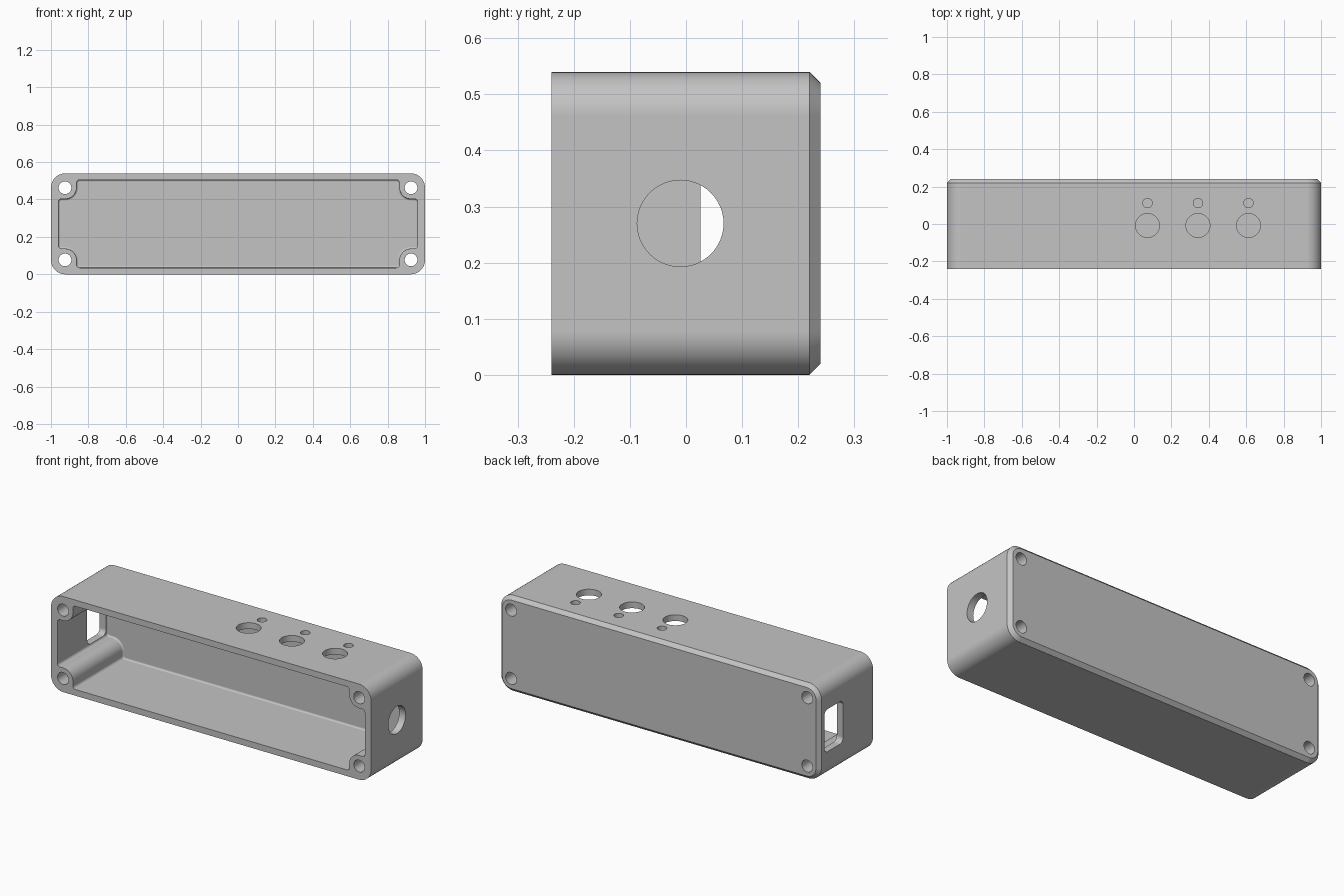
import bpy, bmesh, math
from mathutils import Vector

MID = 0.27          # height of the middle of the case
ARC = 10            # segments per rounded corner

if "Cube" in bpy.data.objects:
    bpy.data.objects.remove(bpy.data.objects["Cube"], do_unlink=True)

grey = bpy.data.materials.new("plain_grey")
grey.use_nodes = True
tone = (0.55, 0.55, 0.55, 1)
grey.diffuse_color = tone
grey.node_tree.nodes["Principled BSDF"].inputs["Base Color"].default_value = tone

# Extrusion directions: profile (u, v) and length w to world axes
AXES = {
    "y": lambda u, v, w: (u, w, v),
    "x": lambda u, v, w: (w, u, v),
    "z": lambda u, v, w: (u, v, w),
}


def rounded(corners):
    """Outline through right-angled corners (u, v, radius)."""
    out = []
    for i, (u, v, r) in enumerate(corners):
        p = Vector((u, v))
        a = (Vector(corners[i - 1][:2]) - p).normalized()
        b = (Vector(corners[(i + 1) % len(corners)][:2]) - p).normalized()
        c = p + r * (a + b)
        for k in range(ARC + 1):
            t = math.pi / 2 * k / ARC
            out.append(c - r * (b * math.cos(t) + a * math.sin(t)))
    return out


def rectangle(cu, cv, hu, hv, r):
    return rounded([(cu + su * hu, cv + sv * hv, r)
                    for su, sv in ((1, 1), (-1, 1), (-1, -1), (1, -1))])


def circle(cu, cv, r, n=48):
    return [Vector((cu + r * math.cos(math.tau * k / n),
                    cv + r * math.sin(math.tau * k / n))) for k in range(n)]


def prism(name, outline, axis, start, end, rim=()):
    """Extrude an outline; rim lists (inset, advance) steps at the far end."""
    place = AXES[axis]
    bm = bmesh.new()
    near = [bm.verts.new(place(p.x, p.y, start)) for p in outline]
    far = [bm.verts.new(place(p.x, p.y, end)) for p in outline]
    bm.faces.new(near)
    cap = bm.faces.new(far)
    for i in range(len(near)):
        j = (i + 1) % len(near)
        bm.faces.new((near[i], near[j], far[j], far[i]))
    bmesh.ops.recalc_face_normals(bm, faces=bm.faces)
    for inset, advance in rim:
        bmesh.ops.inset_region(bm, faces=[cap], thickness=inset, use_even_offset=True)
        bmesh.ops.translate(bm, verts=cap.verts, vec=place(0, 0, advance))
    bmesh.ops.recalc_face_normals(bm, faces=bm.faces)
    mesh = bpy.data.meshes.new(name)
    bm.to_mesh(mesh)
    bm.free()
    mesh.materials.append(grey)
    obj = bpy.data.objects.new(name, mesh)
    bpy.context.collection.objects.link(obj)
    return obj


# Outer shell with rounded long edges and a chamfered back
case = prism("enclosure", rectangle(0, MID, 1, MID, 0.077), "y", -0.24, 0.22,
             [(0.02, 0.02)])

# Cavity outline stepping around the four screw bosses
quarter = [(0.96, 0.133, 0.016), (0.863, 0.133, 0.062), (0.863, 0.235, 0.016)]
corners = []
for su, sv in ((1, 1), (-1, 1), (-1, -1), (1, -1)):
    part = [(su * u, MID + sv * v, r) for u, v, r in quarter]
    corners += part if su * sv > 0 else part[::-1]

# Small fillet around the cavity floor
steps = 4
fillet = 0.01
arc = [(fillet * (1 - math.cos(math.pi / 2 * k / steps)),
        fillet * math.sin(math.pi / 2 * k / steps)) for k in range(steps + 1)]
rim = [(b[0] - a[0], b[1] - a[1]) for a, b in zip(arc, arc[1:])]
cutters = [prism("cavity_cutter", rounded(corners), "y", -0.3, 0.197, rim)]

# Screw holes through the corner bosses
for x in (-0.925, 0.925):
    for z in (MID - 0.193, MID + 0.193):
        cutters.append(prism("screw_cutter", circle(x, z, 0.034, 32), "y", -0.3, 0.3))

# Control and indicator holes in the top
for x in (0.072, 0.342, 0.612):
    cutters.append(prism("control_cutter", circle(x, -0.008, 0.064), "z", 0.4, 0.6))
    cutters.append(prism("indicator_cutter", circle(x, 0.112, 0.025, 32), "z", 0.4, 0.6))

# Round port on the left end, rounded window on the right end
cutters.append(prism("port_cutter", circle(-0.01, MID, 0.077), "x", 0.9, 1.1))
cutters.append(prism("window_cutter", rectangle(0.11, MID, 0.084, 0.12, 0.03),
                     "x", -1.1, -0.9))

bpy.ops.object.select_all(action="DESELECT")
bpy.context.view_layer.objects.active = case
case.select_set(True)
for cutter in cutters:
    cutter.hide_render = True
    mod = case.modifiers.new("cut", "BOOLEAN")
    mod.operation = "DIFFERENCE"
    mod.solver = "EXACT"
    mod.object = cutter
    bpy.ops.object.modifier_apply(modifier=mod.name)
    bpy.data.objects.remove(cutter, do_unlink=True)

# Smooth rounds, crisp edges and flat walls
bpy.ops.object.shade_smooth_by_angle(angle=math.radians(30))
weighted = case.modifiers.new("flat_walls", "WEIGHTED_NORMAL")
weighted.keep_sharp = True
